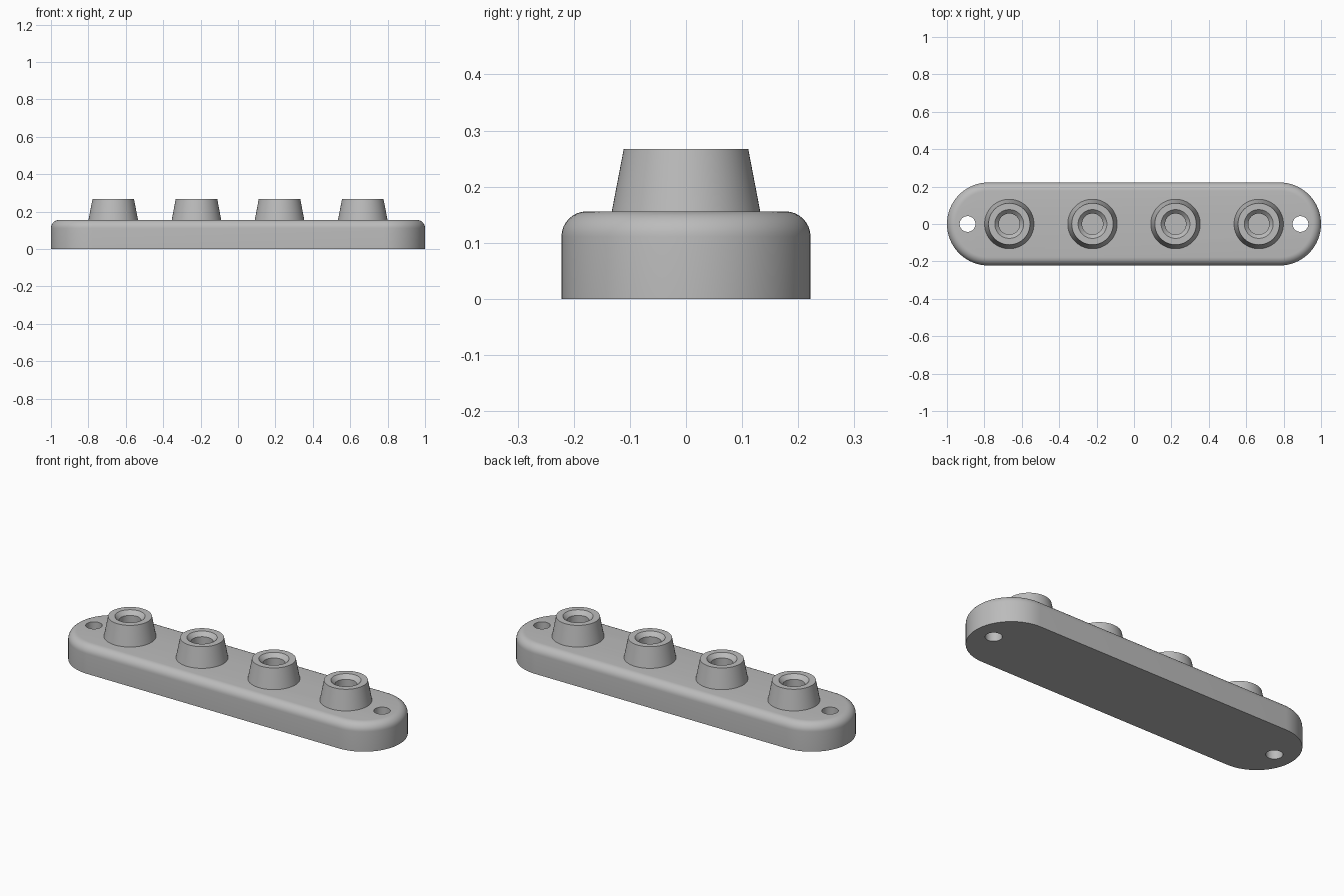
import bpy, bmesh
from math import sin, cos, pi

old = bpy.data.objects.get("Cube")
if old:
    bpy.data.objects.remove(old)

HALF_LENGTH, HALF_WIDTH, TOP, FILLET = 1.0, 0.222, 0.156, 0.045
SEGMENTS = 64

grey = bpy.data.materials.new("plain grey")
grey.use_nodes = True
grey.diffuse_color = (0.5, 0.5, 0.5, 1)
grey.node_tree.nodes["Principled BSDF"].inputs["Base Color"].default_value = (0.5, 0.5, 0.5, 1)


def stack(name, profile, half_straight=0.0, x=0.0):
    """Join round or stadium rings given as (radius, height), capped at both ends."""
    bm = bmesh.new()
    rings = []
    for radius, z in profile:
        ring = []
        for side in (1, -1):
            count = SEGMENTS // 2 + (1 if half_straight else 0)
            for i in range(count):
                a = side * pi / 2 - side * pi / 2 + (0 if side > 0 else pi)
                a += -pi / 2 + i * 2 * pi / SEGMENTS
                ring.append(bm.verts.new((side * half_straight + radius * cos(a),
                                          radius * sin(a), z)))
        rings.append(ring)
    for low, high in zip(rings, rings[1:]):
        for i in range(len(low)):
            j = (i + 1) % len(low)
            bm.faces.new((low[i], low[j], high[j], high[i]))
    bm.faces.new(rings[0][::-1])
    bm.faces.new(rings[-1])
    bmesh.ops.recalc_face_normals(bm, faces=bm.faces)
    mesh = bpy.data.meshes.new(name)
    bm.to_mesh(mesh)
    bm.free()
    mesh.materials.append(grey)
    obj = bpy.data.objects.new(name, mesh)
    obj.location.x = x
    bpy.context.collection.objects.link(obj)
    return obj


def smooth(obj):
    bpy.ops.object.select_all(action='DESELECT')
    obj.select_set(True)
    bpy.context.view_layer.objects.active = obj
    bpy.ops.object.shade_smooth_by_angle(angle=pi / 6)


# Base bar with rounded ends and a filleted top edge
steps = 8
profile = [(HALF_WIDTH, 0)]
for i in range(steps + 1):
    a = pi / 2 * i / steps
    profile.append((HALF_WIDTH - FILLET + FILLET * cos(a), TOP - FILLET + FILLET * sin(a)))
base = stack("base_bar", profile, HALF_LENGTH - HALF_WIDTH)

# Screw holes through both ends
for x in (-0.89, 0.89):
    cutter = stack("hole_cutter", [(0.042, -0.1), (0.042, 0.3)], x=x)
    cutter.hide_render = True
    mod = base.modifiers.new("screw_hole", 'BOOLEAN')
    mod.operation, mod.solver, mod.object = 'DIFFERENCE', 'EXACT', cutter
    bpy.context.view_layer.objects.active = base
    bpy.ops.object.modifier_apply(modifier=mod.name)
    bpy.data.objects.remove(cutter)
smooth(base)

# Tapered sockets with a countersunk blind hole
socket_profile = [(0.133, TOP - 0.004), (0.111, 0.267), (0.077, 0.267),
                  (0.056, 0.245), (0.056, TOP + 0.004)]
for n, x in enumerate((-0.667, -0.222, 0.222, 0.667), 1):
    smooth(stack(f"socket_{n}", socket_profile, x=x))
